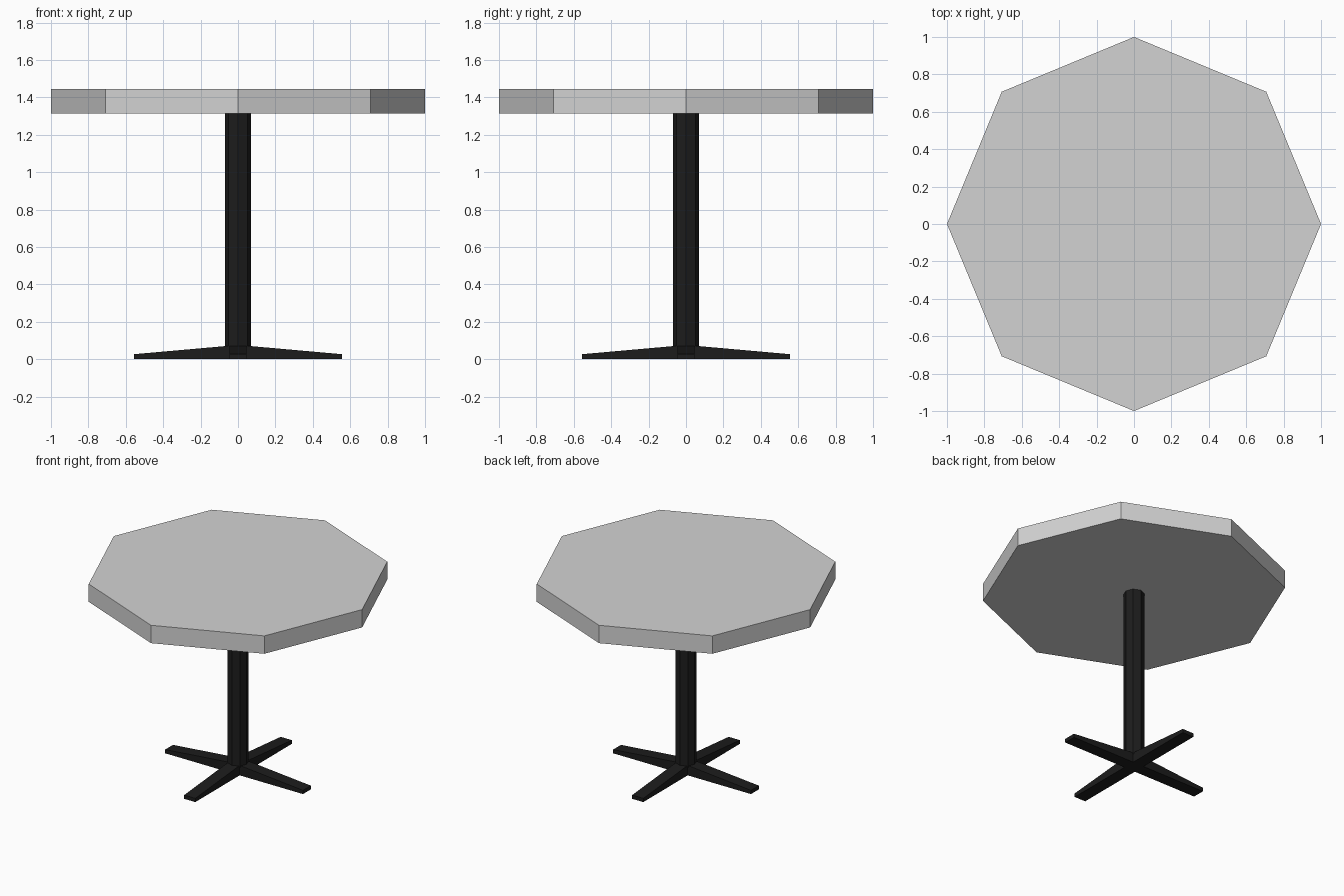
import bpy, bmesh, math
from mathutils import Matrix

if "Cube" in bpy.data.objects:
    bpy.data.objects.remove(bpy.data.objects["Cube"])


def material(name, rgb):
    m = bpy.data.materials.new(name)
    m.diffuse_color = (*rgb, 1)
    m.use_nodes = True
    m.node_tree.nodes["Principled BSDF"].inputs["Base Color"].default_value = m.diffuse_color
    return m


GREY = material("light grey", (0.65, 0.65, 0.65))
BLACK = material("black", (0.012, 0.012, 0.012))


def add_object(name, bm, mat):
    bmesh.ops.recalc_face_normals(bm, faces=bm.faces)
    me = bpy.data.meshes.new(name)
    bm.to_mesh(me)
    bm.free()
    me.materials.append(mat)
    ob = bpy.data.objects.new(name, me)
    bpy.context.collection.objects.link(ob)
    return ob


def octagon_prism(name, radius, z0, z1, mat):
    bm = bmesh.new()
    ring = [bm.verts.new((radius * math.cos(i * math.pi / 4),
                          radius * math.sin(i * math.pi / 4), z0)) for i in range(8)]
    face = bm.faces.new(ring)
    ext = bmesh.ops.extrude_face_region(bm, geom=[face])["geom"]
    top = [g for g in ext if isinstance(g, bmesh.types.BMVert)]
    bmesh.ops.translate(bm, verts=top, vec=(0, 0, z1 - z0))
    # make sure the underside stays closed after the extrusion
    if len(bm.faces) < 10:
        bm.faces.new(ring)
    return add_object(name, bm, mat)


# octagonal top and column
octagon_prism("table_top", 1.0, 1.315, 1.445, GREY)
octagon_prism("column", 0.07, 0.06, 1.315, BLACK)

# cross base: two crossing beams that taper towards their tips
PROFILE = [(-0.555, 0), (0.555, 0), (0.555, 0.027), (0.07, 0.07),
           (-0.07, 0.07), (-0.555, 0.027)]
for name, angle in (("base_beam_side", 0), ("base_beam_front", math.pi / 2)):
    bm = bmesh.new()
    a = [bm.verts.new((x, -0.045, z)) for x, z in PROFILE]
    b = [bm.verts.new((x, 0.045, z)) for x, z in PROFILE]
    bm.faces.new(a)
    bm.faces.new(b[::-1])
    for i in range(6):
        j = (i + 1) % 6
        bm.faces.new((a[i], b[i], b[j], a[j]))
    bm.transform(Matrix.Rotation(angle, 4, "Z"))
    add_object(name, bm, BLACK)
